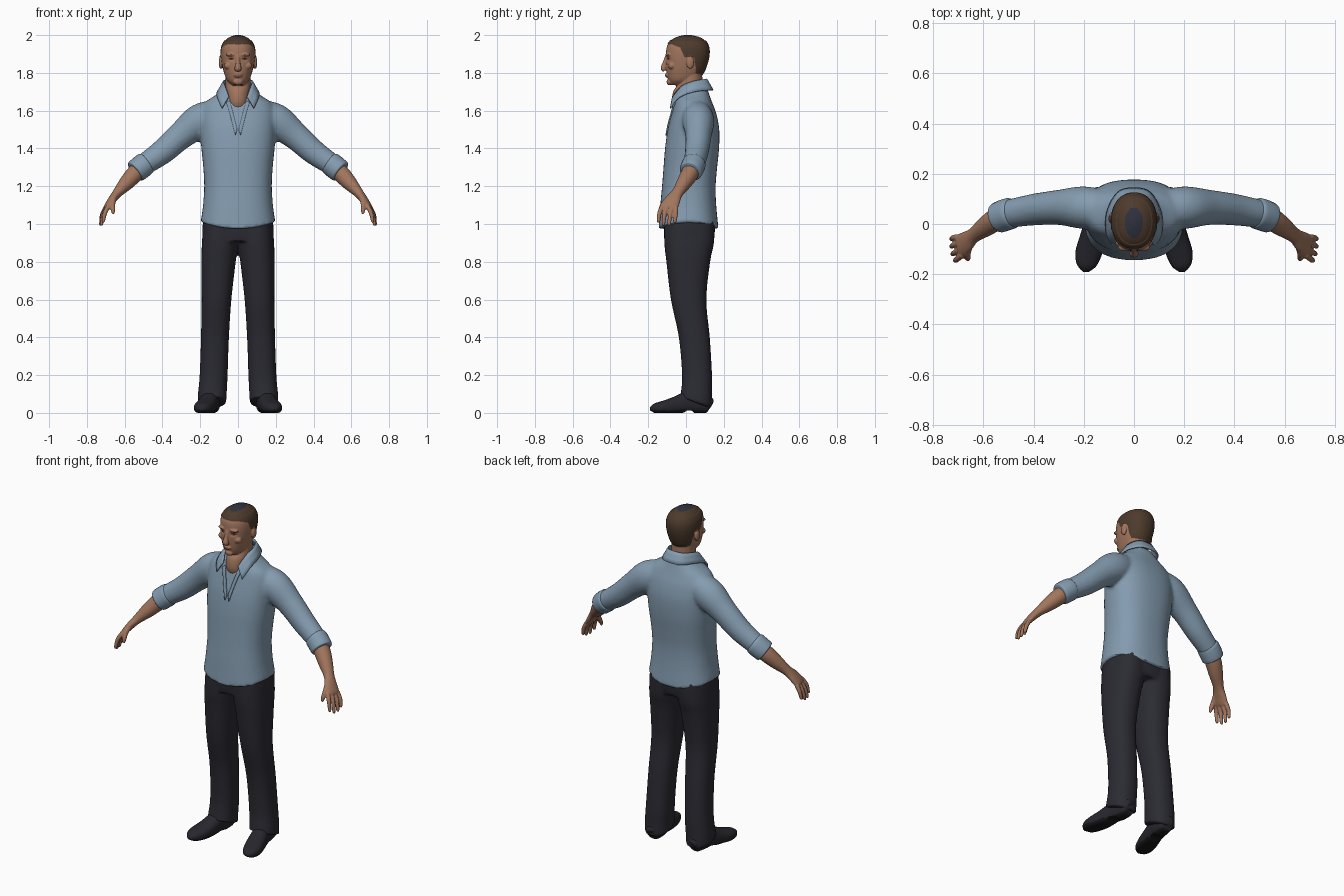
import bpy, bmesh, math
from mathutils import Vector

if "Cube" in bpy.data.objects:
    bpy.data.objects.remove(bpy.data.objects["Cube"])


def material(name, r, g, b):
    m = bpy.data.materials.new(name)
    m.use_nodes = True
    m.diffuse_color = (r, g, b, 1)
    m.node_tree.nodes["Principled BSDF"].inputs["Base Color"].default_value = (r, g, b, 1)
    return m


SKIN = material("skin", .36, .18, .11)
HAIR = material("brown hair", .075, .043, .025)
CROWN = material("dark crown", .028, .031, .048)
EYE = material("dark eye", .06, .028, .02)
LIP = material("lip", .25, .10, .07)
SHIRT = material("blue shirt", .23, .33, .43)
TROUSER = material("dark trousers", .024, .024, .033)
SHOE = material("dark shoe", .02, .02, .027)
SOLE = material("black sole", .009, .009, .011)


def dense(keys, steps=5):
    """Smooth curve through the key tuples."""
    out = []
    for i in range(len(keys) - 1):
        quad = [keys[max(i - 1, 0)], keys[i], keys[i + 1], keys[min(i + 2, len(keys) - 1)]]
        for s in range(steps):
            t = s / steps
            out.append(tuple(b + .5 * t * (c - a + t * (2*a - 5*b + 4*c - d + t * (3*(b - c) + d - a)))
                             for a, b, c, d in zip(*quad)))
    return out + [tuple(keys[-1])]


def oval(segs, power):
    for i in range(segs):
        a = math.tau * i / segs
        yield tuple(math.copysign(abs(f) ** (2 / power), f) for f in (math.cos(a), math.sin(a)))


def skin_over(bm, sections):
    rows = [[bm.verts.new(p) for p in s] for s in sections]
    n = len(rows[0])
    for a, b in zip(rows, rows[1:]):
        for i in range(n):
            j = (i + 1) % n
            bm.faces.new((a[i], a[j], b[j], b[i]))
    bm.faces.new(rows[0])
    bm.faces.new(rows[-1])


def slices(bm, keys, power=2.0, segs=40):
    """Stack of level ovals: height, x range, y range."""
    skin_over(bm, [[Vector(((x0 + x1) / 2 + c * (x1 - x0) / 2, (y0 + y1) / 2 + s * (y1 - y0) / 2, z))
                    for c, s in oval(segs, power)] for z, x0, x1, y0, y1 in dense(keys)])


def even(keys):
    return [(z, -w, w, y0, y1) for z, w, y0, y1 in keys]


def tube(bm, keys, side=1, wide=(0, 1, 0), power=2.0, segs=24):
    """Ovals along a path: centre, thickness, width."""
    rings = dense(keys)
    pts = [Vector((r[0] * side, r[1], r[2])) for r in rings]
    sections = []
    for i, (p, r) in enumerate(zip(pts, rings)):
        t = (pts[min(i + 1, len(pts) - 1)] - pts[max(i - 1, 0)]).normalized()
        v = Vector((wide[0] * side, wide[1], wide[2]))
        v = (v - t * v.dot(t)).normalized()
        u = t.cross(v)
        sections.append([p + u * r[3] * c + v * r[4] * s for c, s in oval(segs, power)])
    skin_over(bm, sections)


def ball(bm, centre, radii):
    new = bmesh.ops.create_uvsphere(bm, u_segments=20, v_segments=12, radius=1)["verts"]
    for v in new:
        v.co = Vector(c + r * k for c, r, k in zip(centre, radii, v.co))


def finish(name, bm, mats, voxel=0, smooth=0):
    """Make the object; optionally fuse its shells into one skin."""
    bmesh.ops.recalc_face_normals(bm, faces=bm.faces)
    me = bpy.data.meshes.new(name)
    bm.to_mesh(me)
    bm.free()
    obj = bpy.data.objects.new(name, me)
    bpy.context.collection.objects.link(obj)
    if voxel:
        mod = obj.modifiers.new("fuse", "REMESH")
        mod.mode, mod.voxel_size = "VOXEL", voxel
        mod = obj.modifiers.new("soften", "SMOOTH")
        mod.factor, mod.iterations = .5, smooth
        dg = bpy.context.evaluated_depsgraph_get()
        me = bpy.data.meshes.new_from_object(obj.evaluated_get(dg))
        obj.modifiers.clear()
        obj.data = me
        me.name = name
    me.materials.clear()
    for m in mats:
        me.materials.append(m)
    for p in me.polygons:
        p.use_smooth = True
    me.set_sharp_from_angle(angle=math.radians(50))
    return obj


def ribbon(name, keys, target=None):
    """Cloth strip between two edges, given as paired points."""
    bm = bmesh.new()
    rows = []
    for k in dense(keys):
        a, b = Vector(k[:3]), Vector(k[3:])
        rows.append([bm.verts.new(a.lerp(b, i / 3)) for i in range(4)])
    for a, b in zip(rows, rows[1:]):
        for i in range(3):
            bm.faces.new((a[i], a[i + 1], b[i + 1], b[i]))
    obj = finish(name, bm, [SHIRT])
    if target:
        wrap = obj.modifiers.new("lie on shirt", "SHRINKWRAP")
        wrap.target, wrap.offset = target, .003
    thick = obj.modifiers.new("cloth", "SOLIDIFY")
    thick.thickness, thick.offset = .008, 0
    return obj


SIDES = (("left", 1), ("right", -1))

# Shirt body and sleeves fused together, with a curved hem
bm = bmesh.new()
slices(bm, even([(.975, .198, -.145, .172), (1.1, .185, -.136, .16), (1.2, .179, -.127, .157),
                 (1.3, .184, -.119, .165), (1.4, .194, -.111, .175), (1.5, .2, -.097, .176),
                 (1.58, .2, -.077, .162), (1.64, .178, -.06, .14), (1.68, .122, -.045, .125),
                 (1.71, .085, -.035, .115), (1.735, .07, -.025, .1)]), power=2.4)
for _, s in SIDES:
    tube(bm, [(.1, .055, 1.58, .08, .075), (.2, .065, 1.545, .092, .085), (.3, .066, 1.47, .074, .07),
              (.4, .057, 1.382, .066, .063), (.5, .04, 1.312, .057, .056), (.53, .03, 1.287, .053, .053)], s)
shirt = finish("shirt", bm, [SHIRT], .011, 4)
for v in shirt.data.vertices:
    v.co.z += .035 * min(1, (v.co.x / .2) ** 2) * max(0, min(1, (1.1 - v.co.z) / .12))

# Collar and open front edges
half = [(.048, -.07, 1.675, .085, -.082, 1.612), (.068, -.02, 1.73, .108, -.04, 1.668),
        (.076, .04, 1.755, .107, .045, 1.7), (.05, .095, 1.765, .065, .125, 1.708)]
flip = [(-a, b, c, -d, e, f) for a, b, c, d, e, f in reversed(half)]
ribbon("collar", half + [(0, .108, 1.768, 0, .142, 1.708)] + flip)
for name, s in SIDES:
    ribbon(name + "_shirt_opening", [(.046 * s, -.08, 1.66, .064 * s, -.08, 1.65),
                                     (.026 * s, -.1, 1.59, .042 * s, -.1, 1.58),
                                     (.004 * s, -.11, 1.5, .014 * s, -.11, 1.47)], shirt)

# Rolled cuffs
for name, s in SIDES:
    bm = bmesh.new()
    tube(bm, [(.483, .045, 1.325, .054, .054), (.49, .043, 1.32, .062, .062), (.515, .035, 1.3, .063, .063),
              (.54, .025, 1.28, .061, .061), (.545, .023, 1.276, .054, .054)], s)
    finish(name + "_cuff", bm, [SHIRT])

# Forearms and hands
ACROSS = Vector((.25, .95, -.2))
KNUCKLE = Vector((.692, -.088, 1.092))
for name, s in SIDES:
    bm = bmesh.new()
    tube(bm, [(.5, .037, 1.31, .044, .044), (.545, .02, 1.267, .046, .046), (.59, -.01, 1.218, .04, .04),
              (.638, -.045, 1.165, .026, .031), (.667, -.07, 1.128, .021, .042),
              (.69, -.086, 1.095, .017, .046), (.697, -.09, 1.083, .012, .042)], s, ACROSS)
    for off, size in ((-.036, .93), (-.012, 1.05), (.012, 1), (.036, .8)):
        base = KNUCKLE + ACROSS * off
        mid = base + Vector((.022, -.01 + off * .25, -.042)) * size
        tip = mid + Vector((.01, -.006, -.048)) * size
        tube(bm, [(*base, .013, .013), (*mid, .0115, .0115), (*tip, .009, .009),
                  (*(tip + Vector((.001, 0, -.006))), .004, .004)], s, ACROSS, segs=12)
    tube(bm, [(.655, -.075, 1.145, .018, .018), (.664, -.115, 1.11, .015, .015),
              (.662, -.135, 1.075, .012, .012), (.66, -.142, 1.052, .006, .006)], s, segs=12)
    finish(name + "_forearm_and_hand", bm, [SKIN], .004, 2)

# Trousers: hips and two legs fused
bm = bmesh.new()
slices(bm, even([(.91, .187, -.112, .145), (.97, .189, -.118, .154), (1.04, .183, -.118, .154)]), 2.4)
for _, s in SIDES:
    leg = [(1.02, -.01, .183, -.116, .153), (.9, -.002, .191, -.115, .148), (.8, .012, .194, -.104, .128),
           (.6, .035, .193, -.08, .108), (.4, .048, .196, -.038, .126), (.2, .055, .203, -.021, .138),
           (.1, .06, .212, -.028, .138), (.055, .062, .213, -.032, .138)]
    slices(bm, [(z, a * s, b * s, c, d) for z, a, b, c, d in leg], 2.3)
trousers = finish("trousers", bm, [TROUSER], .01, 4)
for v in trousers.data.vertices:
    if v.co.z < .1:
        v.co.z += .03 * (.05 - v.co.y) / .08 * (.1 - v.co.z) / .045

# Shoes with flat dark soles
for name, s in SIDES:
    bm = bmesh.new()
    tube(bm, [(.135, .132, .04, .02, .02), (.137, .12, .045, .045, .038), (.14, .07, .055, .058, .046),
              (.15, .01, .055, .058, .047), (.165, -.06, .038, .046, .052), (.182, -.12, .028, .036, .052),
              (.19, -.165, .024, .026, .038), (.193, -.19, .02, .008, .012)], s, (1, 0, 0), 2.4)
    for v in bm.verts:
        v.co.z = max(v.co.z, .012 if -.01 < v.co.y < .04 else 0)
    shoe = finish(name + "_shoe", bm, [SHOE, SOLE])
    for p in shoe.data.polygons:
        p.material_index = int(p.center.z < .014)

# Head: skull, neck, nose, brow, lips, chin and ears fused
bm = bmesh.new()
slices(bm, even([(1.735, .03, -.078, .01), (1.76, .058, -.093, .055), (1.8, .074, -.102, .092),
                 (1.85, .085, -.106, .113), (1.9, .09, -.106, .123), (1.94, .086, -.101, .12),
                 (1.97, .07, -.083, .102), (1.99, .044, -.05, .07), (2.001, .01, -.005, .025)]), 2.2)
slices(bm, even([(1.58, .06, -.045, .1), (1.64, .064, -.073, .1), (1.7, .064, -.068, .095),
                 (1.74, .066, -.046, .088), (1.82, .066, -.03, .085)]))
tube(bm, [(0, -.1, 1.89, .01, .01), (0, -.112, 1.855, .011, .011), (0, -.119, 1.825, .015, .018),
          (0, -.112, 1.812, .01, .016)], 1, (1, 0, 0))
ball(bm, (0, -.085, 1.752), (.026, .018, .018))
ball(bm, (0, -.1, 1.787), (.024, .011, .012))
for _, s in SIDES:
    ball(bm, (.034 * s, -.092, 1.897), (.03, .017, .01))
    ball(bm, (.05 * s, -.075, 1.838), (.024, .02, .02))
    ball(bm, (.091 * s, .022, 1.855), (.011, .02, .034))
head = finish("head", bm, [SKIN, HAIR, CROWN, EYE, LIP], .0035, 4)


def inside(x, y, rx, ry):
    return (x / rx) ** 2 + (y / ry) ** 2 < 1


HAIRLINE = [(-.2, 1.957), (-.07, 1.95), (-.03, 1.935), (-.008, 1.885), (.045, 1.882), (.052, 1.8), (.2, 1.755)]


def hairy(p):
    for (ya, za), (yb, zb) in zip(HAIRLINE, HAIRLINE[1:]):
        if ya <= p.y < yb:
            return p.z > za + (zb - za) * (p.y - ya) / (yb - ya)


# Paint hair and features, sink the eye sockets, lift the hair a little
for p in head.data.polygons:
    c = p.center
    if hairy(c):
        p.material_index = 2 if c.z > 1.97 and inside(c.x, c.y - .005, .036, .06) else 1
    elif c.y < -.06 and inside(abs(c.x) - .036, c.z - 1.874, .015, .0055):
        p.material_index = 3
    elif c.y < -.06 and inside(c.x, c.z - 1.787, .024, .006):
        p.material_index = 4
for v in head.data.vertices:
    if v.co.y < -.05:
        r = ((abs(v.co.x) - .036) / .017) ** 2 + ((v.co.z - 1.873) / .011) ** 2
        v.co.y += .007 * math.exp(-r)
    if hairy(v.co) and v.co.z < 1.97:
        v.co += v.normal * .003
